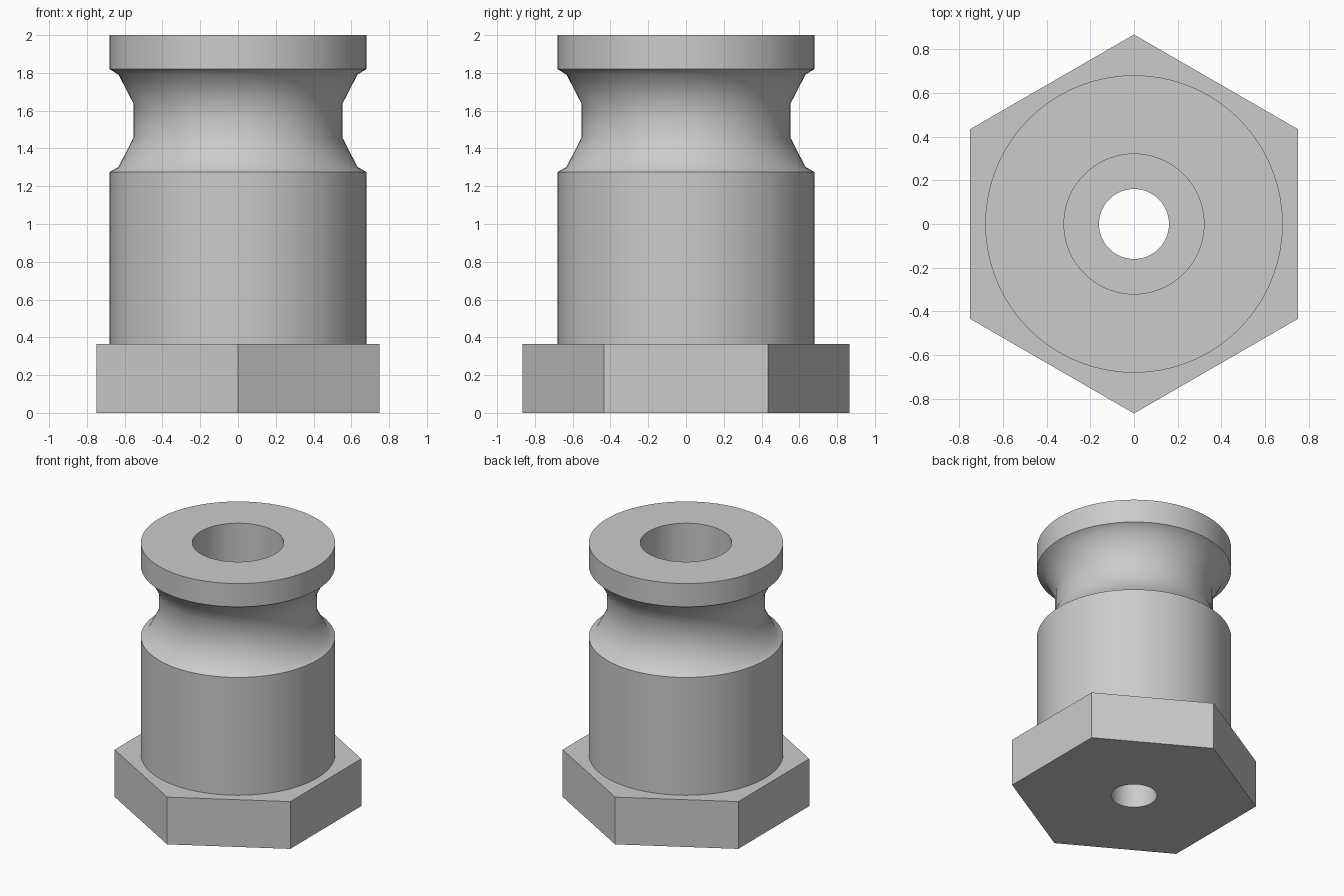
import bpy
import bmesh
import math

if "Cube" in bpy.data.objects:
    bpy.data.objects.remove(bpy.data.objects["Cube"], do_unlink=True)

SEGMENTS = 72
APOTHEM = 0.75
HEX = "hex"          # marks rings that follow the hexagon

# Plain grey metal
grey = bpy.data.materials.new("light_grey")
grey.use_nodes = True
colour = (0.6, 0.6, 0.6, 1)
grey.diffuse_color = colour
grey.node_tree.nodes["Principled BSDF"].inputs["Base Color"].default_value = colour


def ring_radius(r, angle):
    if r != HEX:
        return r
    sector = math.pi / 3
    offset = (angle + sector / 2) % sector - sector / 2
    return APOTHEM / math.cos(offset)


def lathe(name, profile):
    """Revolve a closed (radius, height) profile around z."""
    bm = bmesh.new()
    rings = []
    for r, z in profile:
        ring = []
        for i in range(SEGMENTS):
            a = math.tau * i / SEGMENTS
            d = ring_radius(r, a)
            ring.append(bm.verts.new((d * math.cos(a), d * math.sin(a), z)))
        rings.append(ring)
    for k, low in enumerate(rings):
        high = rings[(k + 1) % len(rings)]
        for i in range(SEGMENTS):
            j = (i + 1) % SEGMENTS
            bm.faces.new((low[i], low[j], high[j], high[i]))
    bmesh.ops.recalc_face_normals(bm, faces=bm.faces)
    mesh = bpy.data.meshes.new(name)
    bm.to_mesh(mesh)
    bm.free()
    mesh.materials.append(grey)
    obj = bpy.data.objects.new(name, mesh)
    bpy.context.collection.objects.link(obj)
    return obj


# Hex foot, cylinder body, concave groove, top flange, stepped bore
fitting = lathe("grooved_hex_fitting", [
    (0.16, 0), (HEX, 0), (HEX, 0.365),
    (0.68, 0.365), (0.68, 1.275),
    (0.632, 1.303), (0.553, 1.457), (0.553, 1.637), (0.632, 1.79),
    (0.68, 1.82), (0.68, 2),
    (0.32, 2), (0.32, 0.365), (0.16, 0.365),
])

bpy.ops.object.select_all(action='DESELECT')
fitting.select_set(True)
bpy.context.view_layer.objects.active = fitting
bpy.ops.object.shade_smooth_by_angle(angle=math.radians(40))
